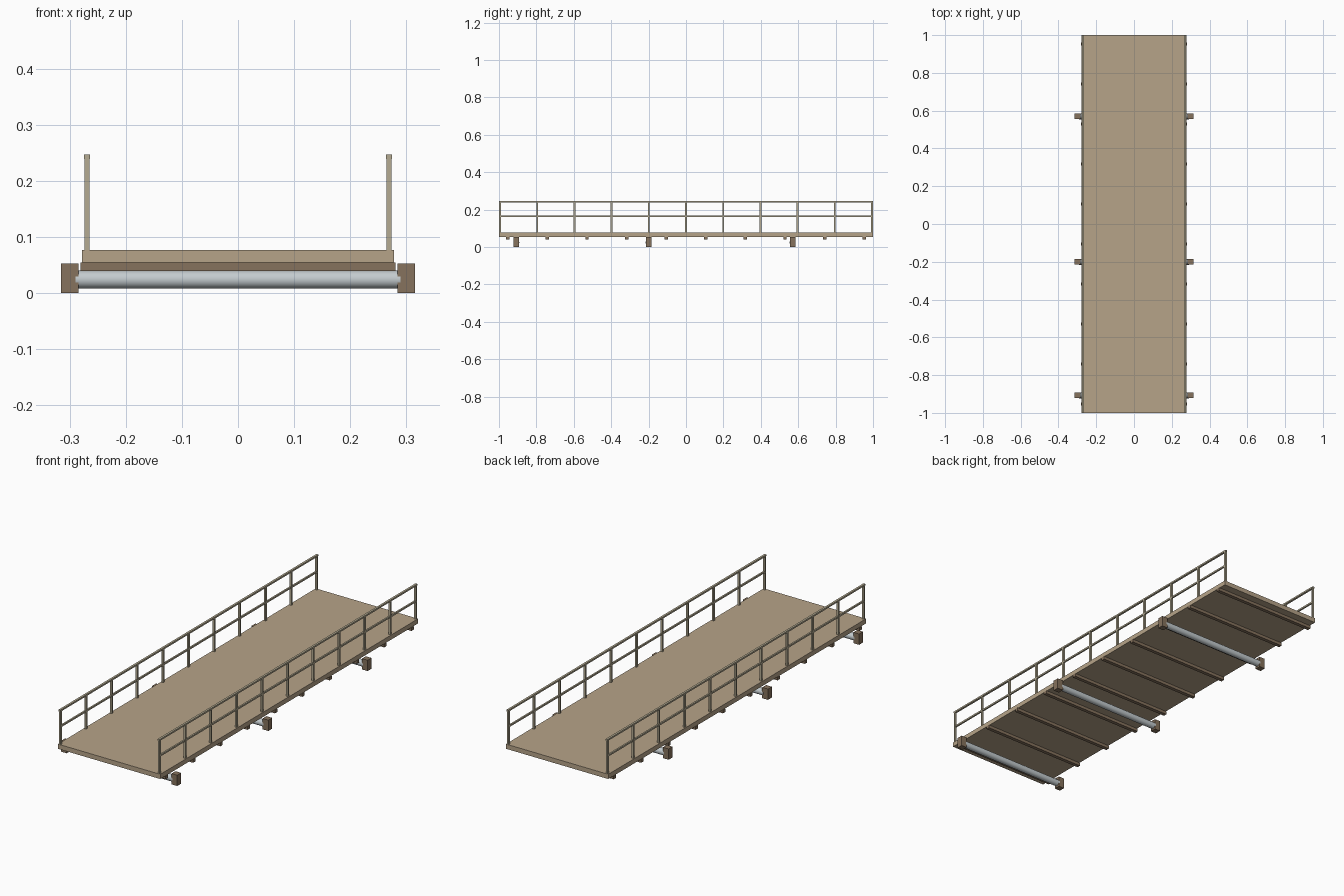
import bpy, math

if "Cube" in bpy.data.objects:
    bpy.data.objects.remove(bpy.data.objects["Cube"])


def material(name, rgb):
    m = bpy.data.materials.new(name)
    m.diffuse_color = (*rgb, 1)
    m.use_nodes = True
    m.node_tree.nodes["Principled BSDF"].inputs["Base Color"].default_value = m.diffuse_color
    return m


deck_mat = material("deck_tan", (0.47, 0.37, 0.25))
beam_mat = material("beam_brown", (0.24, 0.17, 0.11))
rail_mat = material("rail_tan", (0.46, 0.41, 0.29))
steel_mat = material("steel", (0.55, 0.60, 0.62))


def box(name, x, y, z, mat):
    """Box from (min, max) ranges."""
    bpy.ops.mesh.primitive_cube_add(size=1, location=[sum(r) / 2 for r in (x, y, z)])
    o = bpy.context.object
    o.name = name
    o.scale = [r[1] - r[0] for r in (x, y, z)]
    bpy.ops.object.transform_apply(location=False, rotation=False, scale=True)
    o.data.materials.append(mat)
    return o


def around(c, width):
    return (c - width / 2, c + width / 2)


# Deck slab
box("deck", (-0.278, 0.278), (-1, 1), (0.054, 0.077), deck_mat)

# Cross beams below the deck
for i in range(10):
    y = -0.953 + i * 1.906 / 9
    box("cross_beam", (-0.281, 0.281), around(y, 0.018), (0.039, 0.0545), beam_mat)

# Rollers with end blocks
for y in (-0.907, -0.2, 0.57):
    bpy.ops.mesh.primitive_cylinder_add(vertices=32, radius=0.016, depth=0.58,
                                        location=(0, y, 0.024), rotation=(0, math.pi / 2, 0))
    roller = bpy.context.object
    roller.name = "roller"
    roller.data.materials.append(steel_mat)
    bpy.ops.object.shade_smooth_by_angle()
    for s in (-1, 1):
        box("roller_block", around(s * 0.3, 0.031), around(y, 0.03), (0, 0.053), beam_mat)

# Railings on both sides
for s in (-1, 1):
    x = s * 0.269
    for i in range(11):
        y = -0.994 + i * 0.1988
        box("rail_post", around(x, 0.0095), around(y, 0.0095), (0.076, 0.243), rail_mat)
    box("top_rail", around(x, 0.0105), (-1, 1), (0.239, 0.247), rail_mat)
    box("middle_rail", around(x, 0.008), (-0.998, 0.998), (0.160, 0.168), rail_mat)
